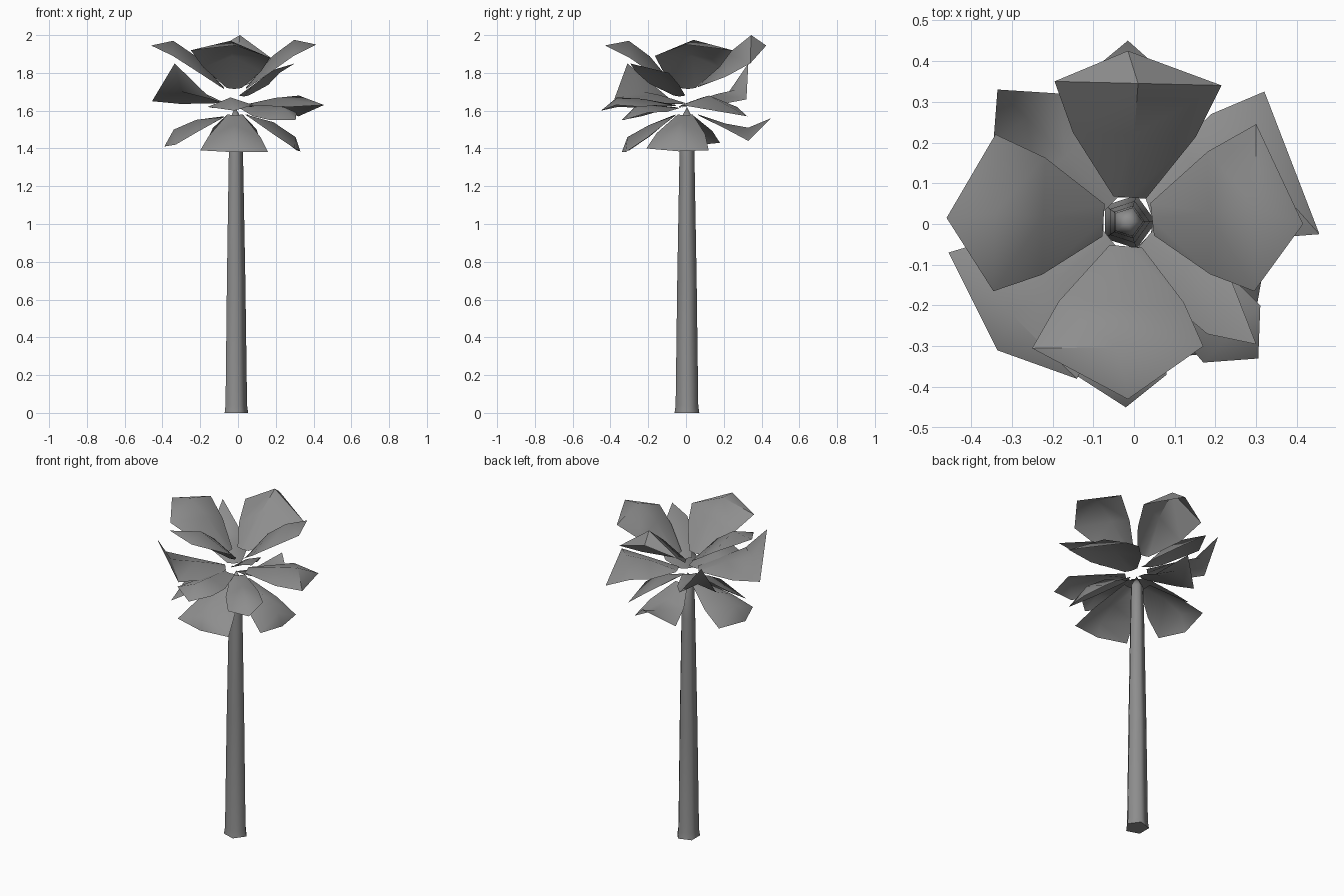
import bpy, bmesh, math
from mathutils import Vector

if "Cube" in bpy.data.objects:
    bpy.data.objects.remove(bpy.data.objects["Cube"])

grey = bpy.data.materials.new("mid grey")
grey.diffuse_color = (0.27, 0.27, 0.27, 1)
grey.use_nodes = True
grey.node_tree.nodes["Principled BSDF"].inputs["Base Color"].default_value = grey.diffuse_color
CX, CY = -0.015, 0.005


def finish(bm, name, angle):
    me = bpy.data.meshes.new(name)
    bm.to_mesh(me)
    bm.free()
    me.materials.append(grey)
    ob = bpy.data.objects.new(name, me)
    bpy.context.collection.objects.link(ob)
    bpy.ops.object.select_all(action='DESELECT')
    ob.select_set(True)
    bpy.context.view_layer.objects.active = ob
    bpy.ops.object.shade_smooth_by_angle(angle=math.radians(angle))


def leaf(name, base_z, crest_z, a, tip, b, arch=0.01, sag=0.01):
    """Folded sheet leaf: base, middle and corner rows, then a pointed tip."""
    a, tip, b = Vector(a), Vector(tip), Vector(b)
    crest = (a + b) / 2
    crest.z = crest_z
    d = Vector((crest.x - CX, crest.y - CY, 0)).normalized()
    side = Vector((-d.y, d.x, 0))
    if side.dot(a - b) < 0:
        side.negate()
    root = Vector((CX, CY, base_z)) + d * 0.06
    base = [root + side * 0.04, root - Vector((0, 0, 0.005)), root - side * 0.04]
    mid = [base[0].lerp(a, 0.55) + side * 0.02, root.lerp(crest, 0.55),
           base[2].lerp(b, 0.55) - side * 0.02]
    mid[1].z += arch
    mid[0].z -= sag
    mid[2].z -= sag
    bm = bmesh.new()
    rows = [[bm.verts.new(p) for p in row] for row in (base, mid, [a, crest, b])]
    t = bm.verts.new(tip)
    for r0, r1 in zip(rows, rows[1:]):
        for i in range(2):
            bm.faces.new((r0[i], r0[i + 1], r1[i + 1], r1[i]))
    for i in range(2):
        bm.faces.new((rows[2][i], rows[2][i + 1], t))
    bm.normal_update()
    if sum(f.normal.z * f.calc_area() for f in bm.faces) < 0:
        bmesh.ops.reverse_faces(bm, faces=bm.faces[:])
    finish(bm, name, 50)


# Five-sided tapering trunk with a flared foot and pointed top
bm = bmesh.new()
rings = []
for z, r in ((0, 0.069), (0.04, 0.063), (0.7, 0.054), (1.35, 0.042), (1.55, 0.037)):
    rings.append([bm.verts.new((CX + r * math.cos(k * math.tau / 5),
                                CY + r * math.sin(k * math.tau / 5), z)) for k in range(5)])
for r0, r1 in zip(rings, rings[1:]):
    for k in range(5):
        n = (k + 1) % 5
        bm.faces.new((r0[k], r0[n], r1[n], r1[k]))
apex = bm.verts.new((CX, CY, 1.62))
for k in range(5):
    bm.faces.new((rings[-1][k], rings[-1][(k + 1) % 5], apex))
bm.faces.new(rings[0][::-1])
finish(bm, "trunk", 75)

# Top tier, raised leaves
leaf("top_leaf_left", 1.72, 1.97, (-0.34, 0.22, 1.91), (-0.46, 0.015, 1.945), (-0.345, -0.165, 1.89), 0.03, 0.0)
leaf("top_leaf_right", 1.72, 1.975, (0.30, 0.245, 1.92), (0.415, 0.0, 1.95), (0.295, -0.165, 1.89), 0.03, 0.0)
leaf("top_leaf_front", 1.72, 1.97, (-0.25, -0.305, 1.92), (-0.015, -0.43, 1.945), (0.17, -0.30, 1.88), 0.03, 0.0)
leaf("top_leaf_back", 1.73, 2.0, (-0.195, 0.35, 1.88), (-0.015, 0.425, 1.945), (0.215, 0.34, 1.85), 0.02, 0.015)
leaf("top_leaf_corner", 1.68, 1.82, (0.22, -0.09, 1.80), (0.30, -0.295, 1.85), (0.18, -0.27, 1.81))

# Middle tier, level leaves
leaf("middle_leaf_front", 1.63, 1.67, (-0.16, -0.36, 1.62), (-0.02, -0.45, 1.6), (0.08, -0.37, 1.63))
leaf("middle_leaf_right", 1.63, 1.68, (0.19, 0.27, 1.62), (0.32, 0.325, 1.57), (0.455, -0.025, 1.63))
leaf("middle_leaf_left", 1.64, 1.70, (-0.455, -0.07, 1.65), (-0.335, -0.31, 1.85), (-0.14, -0.38, 1.66))
leaf("middle_leaf_back", 1.64, 1.71, (-0.345, 0.2, 1.66), (-0.335, 0.33, 1.85), (-0.18, 0.32, 1.66))
leaf("middle_leaf_corner", 1.62, 1.62, (0.17, -0.34, 1.55), (0.305, -0.33, 1.55), (0.31, -0.2, 1.59))

# Bottom tier, drooping leaves
leaf("low_leaf_front", 1.58, 1.46, (-0.2, -0.3, 1.39), (-0.02, -0.34, 1.38), (0.16, -0.32, 1.38))
leaf("low_leaf_right", 1.58, 1.46, (0.30, -0.21, 1.4), (0.33, -0.04, 1.385), (0.31, 0.12, 1.39), 0.025, 0.0)
leaf("low_leaf_left", 1.57, 1.50, (-0.35, 0.18, 1.43), (-0.39, -0.02, 1.41), (-0.33, -0.18, 1.42), 0.02, 0.0)
leaf("low_leaf_back", 1.58, 1.51, (-0.16, 0.33, 1.45), (-0.015, 0.45, 1.56), (0.12, 0.33, 1.44), -0.01, 0.0)
